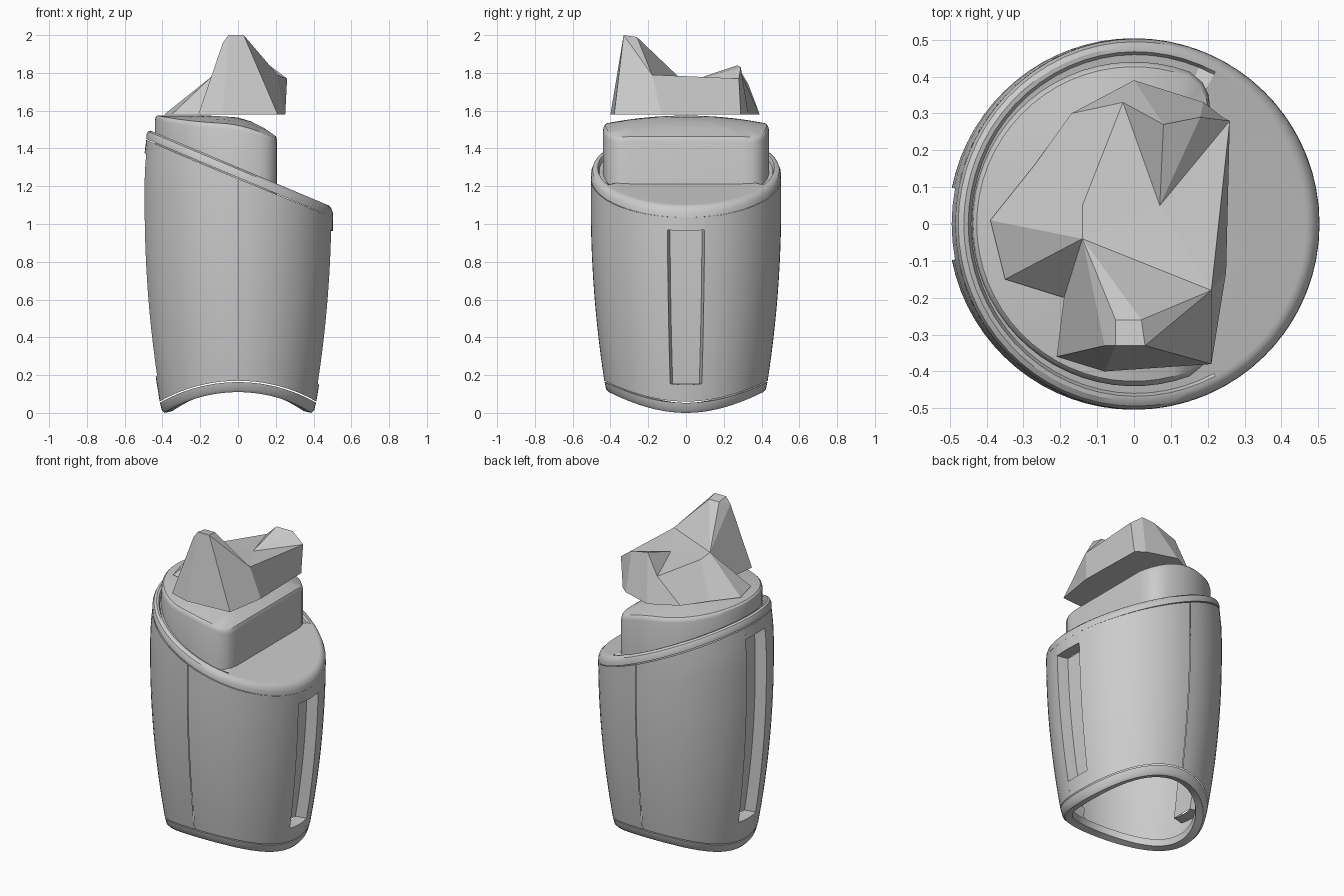
import bpy, bmesh
from math import sin, cos, radians, pi, asin, tau

cube = bpy.data.objects.get("Cube")
if cube:
    bpy.data.objects.remove(cube, do_unlink=True)

GREY = (0.6, 0.6, 0.6, 1)
mat = bpy.data.materials.new("plain_grey")
mat.use_nodes = True
mat.diffuse_color = GREY
mat.node_tree.nodes["Principled BSDF"].inputs["Base Color"].default_value = GREY


def finish(name, bm, smooth=True):
    bmesh.ops.remove_doubles(bm, verts=bm.verts, dist=0.0005)
    bmesh.ops.recalc_face_normals(bm, faces=bm.faces)
    me = bpy.data.meshes.new(name)
    bm.to_mesh(me)
    bm.free()
    me.materials.append(mat)
    ob = bpy.data.objects.new(name, me)
    bpy.context.collection.objects.link(ob)
    if smooth:
        bpy.ops.object.select_all(action="DESELECT")
        ob.select_set(True)
        bpy.context.view_layer.objects.active = ob
        bpy.ops.object.shade_smooth_by_angle(angle=radians(32))


def loft(bm, rows, closed=False):
    """Join rows of points with quads; closed joins the ends of each row."""
    grid = [[bm.verts.new(p) for p in row] for row in rows]
    for a, b in zip(grid, grid[1:]):
        n = len(a)
        for i in range(n if closed else n - 1):
            j = (i + 1) % n
            bm.faces.new((a[i], a[j], b[j], b[i]))
    return grid


# Shape rules of the barrel: bulging radius, slanted top, arched foot
def radius(z):
    return 0.504 - 0.1 * (max(0, 1.1 - z) / 1.1) ** 2 - 0.3 * max(0, z - 1.2) ** 2


def slant(x):
    return 1.24 - 0.42 * x


def arch(th):
    return 0.11 * sin(th) ** 2


def wall_point(th, t, inset=0.0, drop=0.0):
    low = arch(th) + 0.06
    z = low + (slant(0.49 * cos(th)) - drop - low) * t
    r = radius(z) - inset
    return (r * cos(th), r * sin(th), z)


def span(a, b, n):
    return [a + (b - a) * i / n for i in range(n + 1)]


HALF = asin(0.195)
GAP = 0.004

# Four curved wall panels, split by seams front and back and by the side slots
for name, a, b in (("back_left_panel", HALF, pi / 2 - GAP),
                   ("back_right_panel", pi / 2 + GAP, pi - HALF),
                   ("front_right_panel", pi + HALF, 1.5 * pi - GAP),
                   ("front_left_panel", 1.5 * pi + GAP, tau - HALF)):
    bm = bmesh.new()
    loft(bm, [[wall_point(th, t) for th in span(a, b, 16)] for t in span(0, 1, 14)])
    finish(name, bm)

# Recessed side slots with cheeks, floor, ceiling and flush strips above and below
for name, mid in (("left_slot", 0), ("right_slot", pi)):
    bm = bmesh.new()
    a, b = mid - HALF, mid + HALF
    across = span(a, b, 4)
    depth, drop, floor = 0.07, 0.07, 0.1
    loft(bm, [[wall_point(a, t, 0, drop), wall_point(a, t, depth, drop),
               wall_point(b, t, depth, drop), wall_point(b, t, 0, drop)]
              for t in span(floor, 1, 14)])
    loft(bm, [[wall_point(th, 1, depth, drop) for th in across],
              [wall_point(th, 1, 0, drop) for th in across],
              [wall_point(th, 1) for th in across]])
    loft(bm, [[wall_point(th, floor, depth, drop) for th in across],
              [wall_point(th, floor, 0, drop) for th in across],
              [wall_point(th, 0) for th in across]])
    finish(name, bm)

ANGLES = [tau * i / 64 for i in range(64)]


# Arched foot ring around the open bottom, flush with the wall
def foot_point(th, inset, h):
    z = arch(th) + h
    r = radius(z) - inset
    return (r * cos(th), r * sin(th), z)


bm = bmesh.new()
section = [(0, 0.053), (0.003, 0.015), (0.015, 0), (0.06, 0.01), (0.07, 0.053), (0, 0.053)]
loft(bm, [[foot_point(th, inset, h) for th in ANGLES] for inset, h in section], True)
finish("foot_ring", bm)


# Slanted lid with a rounded rim and a groove that runs around the block only
def lid_point(th, inset, h, groove):
    r = radius(slant(0.49 * cos(th))) - inset
    if cos(th) < 0.45:
        h -= groove
    return (r * cos(th), r * sin(th), slant(r * cos(th)) + h)


bm = bmesh.new()
section = [(0.03, 0.006, 0), (0, 0.006, 0), (0.001, 0.03, 0), (0.009, 0.05, 0), (0.024, 0.06, 0),
           (0.036, 0.06, 0), (0.044, 0.06, 0.02), (0.3, 0.06, 0.02)]
rows = [[lid_point(th, *s) for th in ANGLES] for s in section]
rows.append([(0, 0, slant(0) + 0.05)] * 64)
loft(bm, rows, True)
finish("slanted_lid", bm)

# Upright block with one flat side and a softly domed top
outline = [(0.44 * cos(th), 0.44 * sin(th)) for th in span(radians(70), radians(290), 40)]
outline += [(0.185, -0.385), (0.203, -0.35), (0.207, -0.3), (0.207, 0.3), (0.203, 0.35), (0.185, 0.385)]


def dome(x, y):
    return 1.574 - 0.09 * (max(0, x + 0.1) / 0.3) ** 2 - 0.23 * y * y


bm = bmesh.new()
rows = [[(x, y, slant(x)) for x, y in outline]]
for s, sink in ((1, 0.025), (0.99, 0.008), (0.97, 0), (0.7, 0), (0.35, 0), (0, 0)):
    rows.append([(x * s, y * s, dome(x * s, y * s) - sink) for x, y in outline])
loft(bm, rows, True)
finish("upper_block", bm)

# Faceted crest: base outline, matching upper outline, valley between two peaks
base = [(-0.39, 0.01), (-0.35, -0.15), (-0.19, -0.2), (-0.21, -0.36), (-0.08, -0.4), (0.21, -0.38),
        (0.25, -0.13), (0.24, 0.29), (0.19, 0.33), (0, 0.39), (-0.17, 0.3), (-0.27, 0.16)]
ridge = (-0.14, -0.04, 1.78)
upper = [ridge, ridge, ridge, (-0.08, -0.33, 1.96), (-0.05, -0.33, 2), (0.03, -0.33, 2),
         (0.21, -0.18, 1.79), (0.26, 0.28, 1.77), (0.18, 0.29, 1.83), (0.08, 0.27, 1.84),
         (-0.03, 0.33, 1.74), (-0.14, 0.05, 1.77)]
bm = bmesh.new()
low, top = loft(bm, [[(x, y, 1.58) for x, y in base], upper], True)
bm.faces.new(low)
back_a = bm.verts.new((-0.05, -0.26, 1.99))
back_b = bm.verts.new((0.02, -0.26, 1.99))
valley = bm.verts.new((0.07, 0.05, 1.765))
bm.faces.new((top[3], top[4], back_a))
bm.faces.new((top[4], top[5], back_b, back_a))
bm.faces.new((top[5], top[6], back_b))
bm.faces.new((top[2], top[3], back_a))
bm.faces.new((top[2], back_a, back_b))
bm.faces.new((top[2], back_b, top[6]))
loop = [top[2]] + top[6:]
for a, b in zip(loop, loop[1:] + loop[:1]):
    bm.faces.new((a, b, valley))
finish("faceted_crest", bm, smooth=False)
